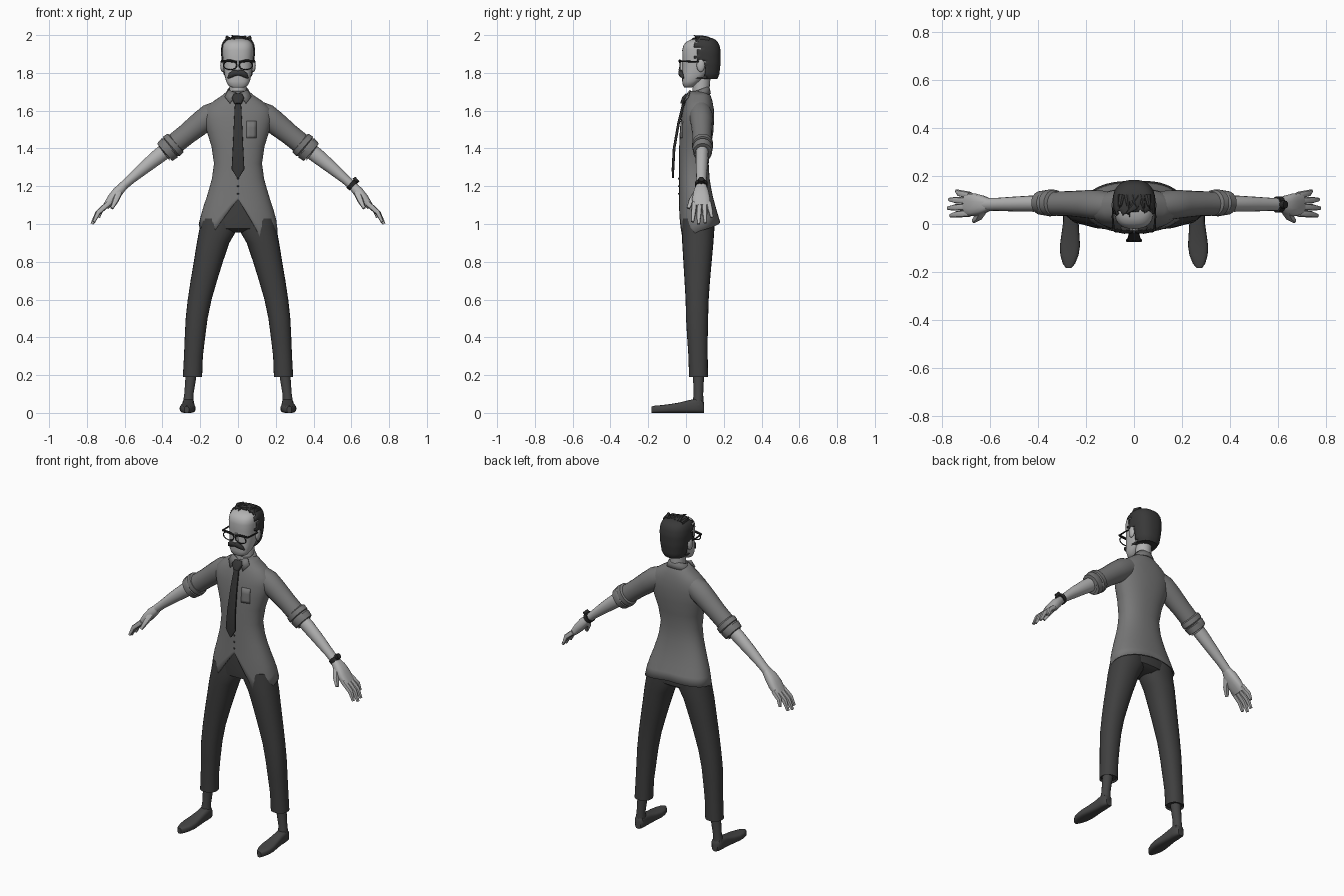
import bpy, bmesh, math
from mathutils import Vector as V


def material(name, g):
    m = bpy.data.materials.new(name)
    m.diffuse_color = (g, g, g, 1)
    return m


SKIN = material("skin", 0.45)
SHIRT = material("shirt grey", 0.185)
PANTS = material("trouser grey", 0.05)
HAIR = material("hair dark", 0.04)
TIE = material("tie dark", 0.036)
SHOE = material("shoe grey", 0.06)
BLACK = material("frame black", 0.02)


def finish(name, bm, mat, thick=0):
    bmesh.ops.recalc_face_normals(bm, faces=bm.faces)
    me = bpy.data.meshes.new(name)
    bm.to_mesh(me)
    bm.free()
    me.materials.append(mat)
    ob = bpy.data.objects.new(name, me)
    bpy.context.collection.objects.link(ob)
    if thick:
        ob.modifiers.new("thickness", "SOLIDIFY").thickness = thick
    return ob


def ring(c, u, v, n=24, p=2.0):
    f = lambda a: math.copysign(abs(a) ** (2 / p), a)
    ang = [2 * math.pi * i / n - math.pi / 2 for i in range(n)]
    return [V(c) + V(u) * f(round(math.cos(a), 6)) + V(v) * f(round(math.sin(a), 6)) for a in ang]


def loft_bm(rings, caps=True):
    bm = bmesh.new()
    rows = [[bm.verts.new(q) for q in r] for r in rings]
    n = len(rows[0])
    for a, b in zip(rows, rows[1:]):
        for i in range(n):
            bm.faces.new((a[i], a[(i + 1) % n], b[(i + 1) % n], b[i]))
    if caps:
        bm.faces.new(rows[0])
        bm.faces.new(rows[-1])
    return bm


def stack_rings(rows, n=24, p=2.2, s=1):
    """rows: z, half width, front y, back y, optional centre x"""
    out = []
    for z, rx, yf, yb, *cx in rows:
        x = cx[0] * s if cx else 0
        out.append(ring((x, (yf + yb) / 2, z), (rx, 0, 0), (0, (yb - yf) / 2, 0), n, p))
    return out


def tube(name, pts, radii, mat, s=1, n=14, p=2.0, caps=True):
    """path with radii (across, along y)"""
    P = [V((q[0] * s, q[1], q[2])) for q in pts]
    rings = []
    for i, c in enumerate(P):
        t = (P[min(i + 1, len(P) - 1)] - P[max(i - 1, 0)]).normalized()
        ref = V((0, 1, 0)) if abs(t.y) < 0.85 else V((0, 0, 1))
        v = (ref - t * ref.dot(t)).normalized()
        r = radii[i] if isinstance(radii[i], tuple) else (radii[i], radii[i])
        rings.append(ring(c, t.cross(v) * r[0], v * r[1], n, p))
    return finish(name, loft_bm(rings, caps), mat)


def lerp_table(t, z):
    for a, b in zip(t, t[1:]):
        if min(a[0], b[0]) <= z <= max(a[0], b[0]):
            k = (z - a[0]) / (b[0] - a[0])
            return [q + (w - q) * k for q, w in zip(a, b)]
    return list(t[0] if abs(z - t[0][0]) < abs(z - t[-1][0]) else t[-1])


def ellipsoid(name, c, r, mat):
    bm = bmesh.new()
    bmesh.ops.create_uvsphere(bm, u_segments=16, v_segments=10, radius=1)
    for q in bm.verts:
        q.co = V(c) + V([a * b for a, b in zip(q.co, r)])
    return finish(name, bm, mat)


# shirt body: open hem with front tails and a notch
BODY = [(1.705, .055, .025, .115), (1.68, .085, .01, .13), (1.65, .13, -.002, .14), (1.61, .175, -.015, .147),
        (1.56, .182, -.025, .149), (1.49, .165, -.032, .145), (1.41, .14, -.036, .132), (1.32, .127, -.036, .12),
        (1.24, .138, -.036, .125), (1.16, .16, -.036, .138), (1.08, .187, -.037, .16), (1.0, .208, -.037, .184),
        (.9, .214, -.032, .184)]
N, PW = 48, 2.3
rings = stack_rings(BODY[:9], N, PW)
hems = {-1: [(0, 1.13), (35, .95), (60, .965), (90, 1.0), (180, 1.015)],
        1: [(0, 1.13), (35, .9), (60, .93), (90, .965), (180, 1.015)]}
for t in (0, .25, .5, .75, 1):
    row = []
    for i in range(N):
        d = 360 * i / N
        side, a = (1, d) if d <= 180 else (-1, 360 - d)
        z = 1.19 + (lerp_table(hems[side], a)[1] - 1.19) * t
        row.append(stack_rings([[z] + lerp_table(BODY, z)[1:]], N, PW)[0][i])
    rings.append(row)
finish("shirt_body", loft_bm(rings, False), SHIRT, .006)


def shirt_y(x, z):
    _, rx, yf, yb = lerp_table(BODY, z)
    return (yf + yb) / 2 - (yb - yf) / 2 * (1 - (abs(x) / rx) ** PW) ** (1 / PW)


# chest pocket, following the shirt front
bm = bmesh.new()
grid = [[bm.verts.new((x, shirt_y(x, z) - .003, z)) for x in (.045, .062, .08, .097)]
        for z in (1.455, 1.47, 1.51, 1.545)]
for a, b in zip(grid, grid[1:]):
    for i in range(3):
        bm.faces.new((a[i], a[i + 1], b[i + 1], b[i]))
finish("chest_pocket", bm, SHIRT, .006)
for z in (1.16, 1.2, 1.24):
    ellipsoid("shirt_button", (0, shirt_y(0, z) - .002, z), (.005, .004, .005), PANTS)

# collar band and points
finish("collar", loft_bm([ring((0, .072, z), (rx, 0, 0), (0, ry, .018), 24)
                          for z, rx, ry in ((1.672, .075, .06), (1.69, .066, .056), (1.712, .055, .05))], False),
       SHIRT, .006)
for s in (1, -1):
    bm = bmesh.new()
    bm.faces.new([bm.verts.new((s * x, y, z)) for x, y, z in
                  ((.004, .012, 1.69), (.05, .025, 1.708), (.07, .015, 1.672), (.042, -.012, 1.637))])
    finish("collar_point", bm, SHIRT, .006)

# tie
tube("tie_knot", [(0, .008, 1.685), (0, -.006, 1.665), (0, -.018, 1.635)],
     [(.024, .01), (.033, .016), (.017, .013)], TIE, p=3)
tube("tie_blade", [(0, -.012, 1.645), (0, -.04, 1.53), (0, -.063, 1.40), (0, -.069, 1.29), (0, -.069, 1.243)],
     [(.016, .007), (.022, .007), (.028, .007), (.034, .007), (.004, .005)], TIE, n=16, p=4)

# trousers seat
finish("trouser_seat", loft_bm(stack_rings(
    [(1.2, .12, -.02, .11), (1.1, .155, -.022, .135), (1.02, .185, -.024, .155), (.975, .18, -.02, .15),
     (.955, .1, .02, .12)], 32)), PANTS)

for s in (1, -1):
    # trouser leg, sock, shoe
    finish("trouser_leg", loft_bm(stack_rings(
        [(1.03, .095, -.02, .15, .1), (.97, .1, -.022, .15, .105), (.9, .086, -.02, .145, .132),
         (.8, .077, -.014, .136, .157), (.7, .07, -.008, .127, .181), (.6, .063, -.002, .12, .203),
         (.5, .058, 0, .117, .219), (.4, .054, .006, .115, .228), (.3, .05, .013, .115, .236),
         (.19, .051, .016, .116, .241), (.2, .042, .024, .106, .241)], 24, 2.2, s)), PANTS)
    tube("sock", [(.264, .063, .04), (.26, .066, .1), (.245, .066, .23)], [.03, .025, .031], SHOE, s)
    shoe = [(.095, .262, .018, .055), (.085, .262, .028, .07), (.05, .263, .032, .075), (.01, .263, .032, .066),
            (-.04, .265, .037, .054), (-.09, .267, .042, .046), (-.13, .269, .038, .041), (-.165, .271, .026, .038),
            (-.183, .272, .012, .034)]
    finish("shoe", loft_bm([ring((cx * s, y, h / 2), (w, 0, 0), (0, 0, h / 2), 20, 3.2)
                            for y, cx, w, h in shoe]), SHOE)

    # sleeve with rolled cuff, forearm
    tube("sleeve", [(.09, .075, 1.60), (.15, .08, 1.57), (.20, .083, 1.533), (.27, .085, 1.477), (.345, .085, 1.417)],
         [(.058, .055), (.066, .062), (.062, .058), (.056, .052), (.055, .05)], SHIRT, s, 20)
    tube("rolled_cuff", [(.325, .088, 1.435), (.332, .088, 1.429), (.352, .088, 1.411), (.357, .088, 1.407),
                         (.362, .088, 1.403), (.388, .088, 1.380), (.393, .088, 1.376), (.38, .088, 1.386)],
         [(.05, .045), (.066, .055), (.069, .056), (.06, .05), (.067, .054), (.062, .05), (.05, .042), (.035, .03)],
         SHIRT, s, 18)
    tube("forearm", [(.36, .086, 1.405), (.42, .085, 1.36), (.5, .083, 1.295), (.57, .082, 1.235), (.62, .081, 1.19)],
         [(.04, .034), (.04, .034), (.033, .031), (.025, .027), (.023, .027)], SKIN, s, 16)
    # hand
    tube("palm", [(.605, .081, 1.203), (.635, .08, 1.172), (.665, .08, 1.135), (.70, .083, 1.092)],
         [(.022, .026), (.028, .04), (.027, .048), (.018, .046)], SKIN, s, 14, 2.8)
    for y0, x1, y1, z1 in ((.045, .763, .035, 1.012), (.072, .773, .066, 1.0), (.097, .768, .102, 1.006),
                           (.12, .738, .137, 1.035)):
        m = ((.692 + x1) / 2 + .012, (y0 + y1) / 2, (1.1 + z1) / 2 + .006)
        tube("finger", [(.685, y0, 1.11), m, (x1, y1, z1)], [.015, .0135, .008], SKIN, s, 8, 2.5)
    tube("thumb", [(.632, .06, 1.165), (.648, .03, 1.125), (.668, .012, 1.083)], [.02, .016, .009], SKIN, s, 8, 2.5)

    # ear, glasses, moustache half
    ellipsoid("ear", (.082 * s, .078, 1.84), (.012, .022, .035), SKIN)
    bpy.ops.mesh.primitive_torus_add(major_radius=.034, minor_radius=.0035, major_segments=24, minor_segments=8,
                                     location=(.041 * s, -.032, 1.84), rotation=(math.pi / 2, 0, 0))
    rim = bpy.context.object
    rim.name, rim.scale = "glasses_rim", (1.05, .68, 1)
    rim.data.materials.append(BLACK)
    tube("glasses_brow", [(.006, -.033, 1.857), (.04, -.034, 1.864), (.085, -.026, 1.862)], [.005, .007, .006],
         BLACK, s, 8)
    tube("glasses_temple", [(.085, -.028, 1.862), (.089, .03, 1.86), (.086, .085, 1.858)], [.005, .004, .004],
         BLACK, s, 8)
    tube("moustache", [(-.002, -.029, 1.8), (.02, -.029, 1.8), (.038, -.024, 1.788), (.054, -.014, 1.772)],
         [(.014, .011), (.018, .012), (.015, .011), (.004, .004)], HAIR, s, 10)

# watch on one wrist
tube("watch_strap", [(.594, .081, 1.216), (.612, .081, 1.2)], [(.031, .034), (.031, .034)], BLACK, 1, 16)
tube("watch_dial", [(.618, .081, 1.226), (.632, .081, 1.238)], [.018, .016], BLACK, 1, 12)

# neck, head, nose
tube("neck", [(0, .08, 1.64), (0, .08, 1.72), (0, .085, 1.82)], [.047, .045, .048], SKIN, n=18)
finish("head", loft_bm(stack_rings(
    [(1.722, .032, -.008, .03), (1.732, .05, -.016, .045), (1.755, .063, -.02, .075), (1.79, .071, -.02, .115),
     (1.83, .077, -.018, .145), (1.88, .081, -.018, .16), (1.92, .084, -.02, .166), (1.945, .082, -.014, .164),
     (1.963, .073, .0, .155), (1.975, .055, .022, .135), (1.981, .028, .05, .11)], 32, 2.6)), SKIN)
finish("nose", loft_bm(stack_rings(
    [(1.806, .012, -.033, .0), (1.815, .018, -.04, .0), (1.83, .013, -.036, .0), (1.865, .008, -.026, .0)], 12)), SKIN)

# hair: shell with a receding, jagged hairline
HP = [(1.768, .066, -.02, .165), (1.79, .077, -.02, .176), (1.85, .086, -.02, .183), (1.91, .09, -.02, .184),
      (1.945, .088, -.02, .178), (1.97, .078, .0, .165), (1.984, .06, .02, .14), (1.99, .03, .05, .11)]
zs = [1.768 + .012 * i for i in range(18)] + [1.979, 1.984, 1.987, 1.99]
bm = loft_bm(stack_rings([[z] + lerp_table(HP, z)[1:] for z in zs], 40, 2.5))


def bald(f):
    c = f.calc_center_median()
    if len(f.verts) > 4:
        return False
    edge = .1 if c.z < 1.865 else .05 if c.z < 1.9 else .066 if c.z < 1.935 else .05
    return c.y < edge + .01 * math.sin(c.z * 190 + c.x * 60)


bmesh.ops.delete(bm, geom=[f for f in bm.faces if bald(f)], context="FACES")
finish("hair", bm, HAIR, .008)
# forelocks and tuft
for x0, x1, y1, z1 in ((-.05, -.066, .05, 1.966), (-.03, -.018, .03, 1.978), (-.005, .018, .05, 1.985),
                       (.03, .045, .045, 1.978), (.055, .07, .05, 1.964)):
    tube("forelock", [(x0, .12, 1.975), ((x0 + x1) / 2, .08, 1.983), (x1, y1, z1)], [.016, (.009, .016), .002],
         HAIR, n=8)
tube("tuft", [(.03, .11, 1.982), (0, .07, 1.988), (-.034, .042, 1.998)], [(.012, .02), (.009, .016), .002], HAIR, n=8)

# smooth shading with sharp edges kept
for ob in bpy.context.scene.objects:
    ob.select_set(ob.type == "MESH")
    bpy.context.view_layer.objects.active = ob
bpy.ops.object.shade_smooth_by_angle(angle=math.radians(40))
